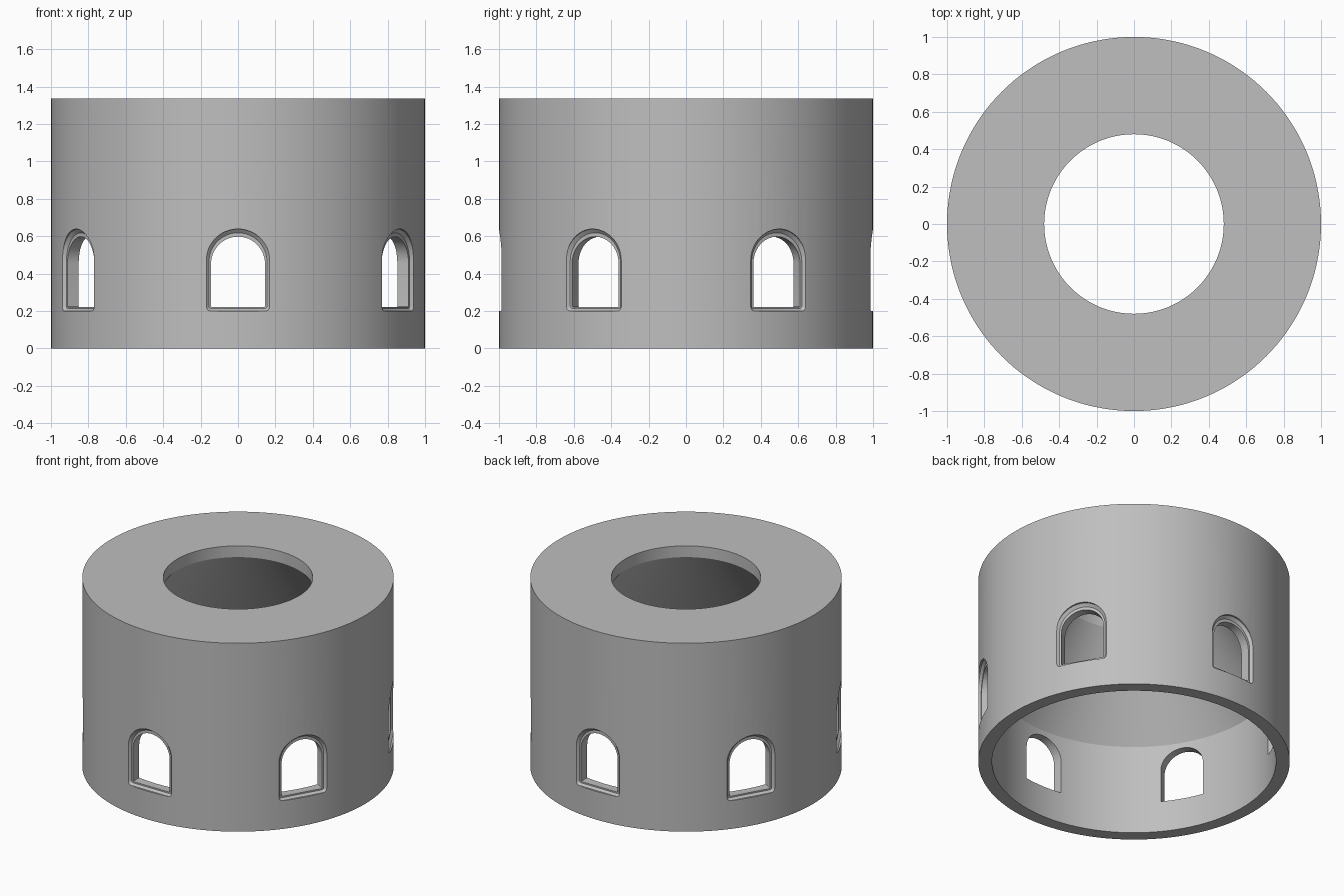
import bpy, bmesh, math
from mathutils import Matrix, Vector

cube = bpy.data.objects.get("Cube")
if cube:
    bpy.data.objects.remove(cube, do_unlink=True)

SEGMENTS = 144
WINDOWS = 6

stone = bpy.data.materials.new("grey stone")
stone.use_nodes = True
GREY = (0.52, 0.52, 0.52, 1)
stone.diffuse_color = GREY
stone.node_tree.nodes["Principled BSDF"].inputs["Base Color"].default_value = GREY


def make_object(name, bm):
    bmesh.ops.recalc_face_normals(bm, faces=bm.faces)
    mesh = bpy.data.meshes.new(name)
    bm.to_mesh(mesh)
    bm.free()
    mesh.materials.append(stone)
    obj = bpy.data.objects.new(name, mesh)
    bpy.context.collection.objects.link(obj)
    return obj


def lathe(name, profile):
    """Revolve a closed (radius, height) profile round z."""
    bm = bmesh.new()
    rings = []
    for i in range(SEGMENTS):
        a = math.tau * i / SEGMENTS
        rings.append([bm.verts.new((r * math.cos(a), r * math.sin(a), z)) for r, z in profile])
    n = len(profile)
    for i in range(SEGMENTS):
        a, b = rings[i], rings[(i + 1) % SEGMENTS]
        for j in range(n):
            k = (j + 1) % n
            bm.faces.new((a[j], b[j], b[k], a[k]))
    return make_object(name, bm)


def arch(half, bottom, top, corner):
    """Arched window outline in x and z, with rounded lower corners."""
    spring = top - half
    pts = [(half * math.cos(math.pi * i / 32), spring + half * math.sin(math.pi * i / 32))
           for i in range(33)]
    for side, start in ((-1, math.pi), (1, 1.5 * math.pi)):
        for i in range(7):
            a = start + math.pi / 2 * i / 6
            pts.append((side * (half - corner) + corner * math.cos(a),
                        bottom + corner + corner * math.sin(a)))
    return pts


def add_loft(bm, sections, turn):
    """Solid through (depth, outline) sections facing -y, turned about z."""
    rot = Matrix.Rotation(turn, 4, "Z")
    loops = [[bm.verts.new(rot @ Vector((x, -d, z))) for x, z in outline]
             for d, outline in sections]
    n = len(loops[0])
    for a, b in zip(loops, loops[1:]):
        for j in range(n):
            k = (j + 1) % n
            bm.faces.new((a[j], a[k], b[k], b[j]))
    bm.faces.new(loops[0])
    bm.faces.new(loops[-1])


def cut_windows(target, name, sections):
    """Cut the same lofted opening at equal steps round the wall."""
    bm = bmesh.new()
    for i in range(WINDOWS):
        add_loft(bm, sections, math.tau * i / WINDOWS)
    cutter = make_object(name, bm)
    cutter.hide_render = True
    mod = target.modifiers.new(name, "BOOLEAN")
    mod.operation = "DIFFERENCE"
    mod.solver = "EXACT"
    mod.object = cutter
    bpy.context.view_layer.objects.active = target
    bpy.ops.object.modifier_apply(modifier=mod.name)
    bpy.data.objects.remove(cutter, do_unlink=True)


# Round tower: straight outer wall, conical vault inside, round roof opening
tower = lathe("tower_wall", [(1, 0), (1, 1.335), (0.48, 1.335), (0.48, 1.255),
                             (0.912, 0.635), (0.912, 0)])

# Shallow recess with a chamfered edge round each window
outer = arch(0.171, 0.2, 0.638, 0.025)
inner = arch(0.155, 0.212, 0.618, 0.015)
cut_windows(tower, "window_recess", [(1.1, outer), (0.987, outer), (0.97, inner)])

# Arched openings through the wall
opening = arch(0.144, 0.222, 0.597, 0.004)
cut_windows(tower, "window_opening", [(1.1, opening), (0.7, opening)])

# Smooth curved walls, crisp edges
bpy.ops.object.select_all(action="DESELECT")
tower.select_set(True)
bpy.context.view_layer.objects.active = tower
bpy.ops.object.shade_smooth_by_angle(angle=math.radians(25))
